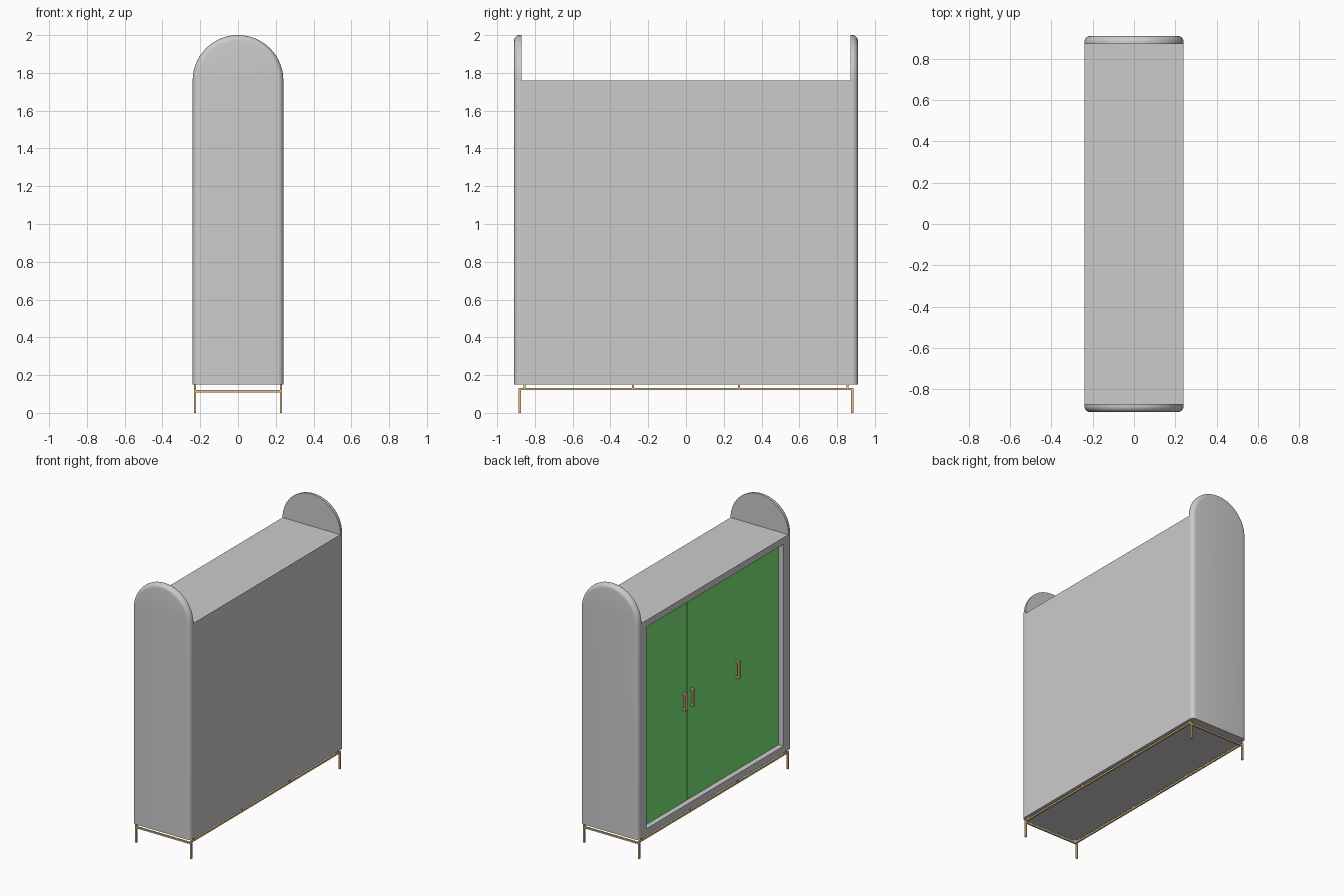
import bpy, bmesh, math
from mathutils import Matrix

if "Cube" in bpy.data.objects:
    bpy.data.objects.remove(bpy.data.objects["Cube"])

W, L, Z0, Z1 = 0.24, 0.87, 0.15, 1.76   # half depth, half inner length, bottom, deck


def material(name, rgb):
    m = bpy.data.materials.new(name)
    m.diffuse_color = (*rgb, 1)
    m.use_nodes = True
    m.node_tree.nodes["Principled BSDF"].inputs["Base Color"].default_value = m.diffuse_color
    return m


green = material("green_paint", (0.20, 0.80, 0.18))
brass = material("brass", (0.80, 0.53, 0.25))


def finish(name, bm, mat=None, smooth=False):
    bmesh.ops.recalc_face_normals(bm, faces=bm.faces[:])
    me = bpy.data.meshes.new(name)
    bm.to_mesh(me)
    bm.free()
    ob = bpy.data.objects.new(name, me)
    bpy.context.collection.objects.link(ob)
    if mat:
        me.materials.append(mat)
    if smooth:
        bpy.ops.object.select_all(action='DESELECT')
        ob.select_set(True)
        bpy.context.view_layer.objects.active = ob
        bpy.ops.object.shade_smooth_by_angle(angle=math.radians(35))
    return ob


def add_box(bm, lo, hi):
    centre = [(a + b) / 2 for a, b in zip(lo, hi)]
    size = [b - a for a, b in zip(lo, hi)]
    mat = Matrix.Translation(centre) @ Matrix.Diagonal((*size, 1))
    bmesh.ops.create_cube(bm, size=1, matrix=mat)


# Carcass: one box with an inset opening pushed in from the -x side
bm = bmesh.new()
add_box(bm, (-W, -L, Z0), (W, L, Z1))
bm.normal_update()
face = min(bm.faces, key=lambda f: f.calc_center_median().x)
bmesh.ops.inset_region(bm, faces=[face], thickness=0.05, use_even_offset=True)
opening = bmesh.ops.extrude_face_region(bm, geom=[face])
bmesh.ops.translate(bm, vec=(2 * W - 0.03, 0, 0),
                    verts=[g for g in opening["geom"] if isinstance(g, bmesh.types.BMVert)])
if face.is_valid:
    bmesh.ops.delete(bm, geom=[face], context='FACES_ONLY')
# keep the opening a little narrower than the inset
for v in bm.verts:
    if abs(v.co.y) < L - 0.01:
        v.co.y = math.copysign(0.81, v.co.y)
finish("carcass", bm)


# Arched end panels, with the outer rim rounded over
def arch_ring(bm, w, y, n=40):
    pts = [(w, Z0)]
    pts += [(w * math.cos(math.pi * i / n), Z1 + w * math.sin(math.pi * i / n))
            for i in range(n + 1)]
    pts += [(-w, Z0)]
    return [bm.verts.new((x, y, z)) for x, z in pts]


R = 0.03
for side, label in ((-1, "front"), (1, "rear")):
    bm = bmesh.new()
    steps = [(W, L)]
    for i in range(7):
        a = math.pi / 2 * i / 6
        steps.append((W - R + R * math.cos(a), L + 0.01 + R * math.sin(a)))
    rings = [arch_ring(bm, w, side * y) for w, y in steps]
    for r0, r1 in zip(rings, rings[1:]):
        for i in range(len(r0) - 1):
            bm.faces.new((r0[i], r0[i + 1], r1[i + 1], r1[i]))
    bm.faces.new(rings[0])
    bm.faces.new(rings[-1])
    # flat underside
    bm.faces.new([r[0] for r in rings] + [r[-1] for r in reversed(rings)])
    finish(label + "_arched_end", bm, smooth=True)

# Three recessed doors
for i in range(3):
    y = (i - 1) * 0.54
    bm = bmesh.new()
    add_box(bm, (-0.20, y - 0.2685, Z0 + 0.05), (-0.175, y + 0.2685, Z1 - 0.05))
    finish(f"door_{i + 1}", bm, green)

# Pull handles: an upright grip on two posts
for i, y in enumerate((0.27 + 0.045, 0.27 - 0.045, -0.27 - 0.045)):
    bm = bmesh.new()
    zc, h, t = 0.955, 0.065, 0.01
    add_box(bm, (-0.225, y - t, zc - h), (-0.213, y + t, zc + h))
    for s in (-1, 1):
        z = zc + s * (h - 0.007)
        add_box(bm, (-0.213, y - t, z - 0.007), (-0.20, y + t, z + 0.007))
    finish(f"handle_{i + 1}", bm, brass)

# Slim metal base: legs, long rails, cross rails and short spacer posts
T, LX, LY = 0.006, 0.228, 0.88
bm = bmesh.new()
for sx in (-1, 1):
    x = sx * LX
    for sy in (-1, 1):
        add_box(bm, (x - T, sy * LY - T, 0), (x + T, sy * LY + T, 0.121))
    add_box(bm, (x - T, -LY - T, 0.121), (x + T, LY + T, 0.133))
    for y in (-0.855, -0.28, 0.28, 0.855):
        add_box(bm, (x - T, y - T, 0.133), (x + T, y + T, Z0))
for sy in (-1, 1):
    add_box(bm, (-LX + T, sy * LY - T, 0.109), (LX - T, sy * LY + T, 0.121))
finish("metal_base", bm, brass)
